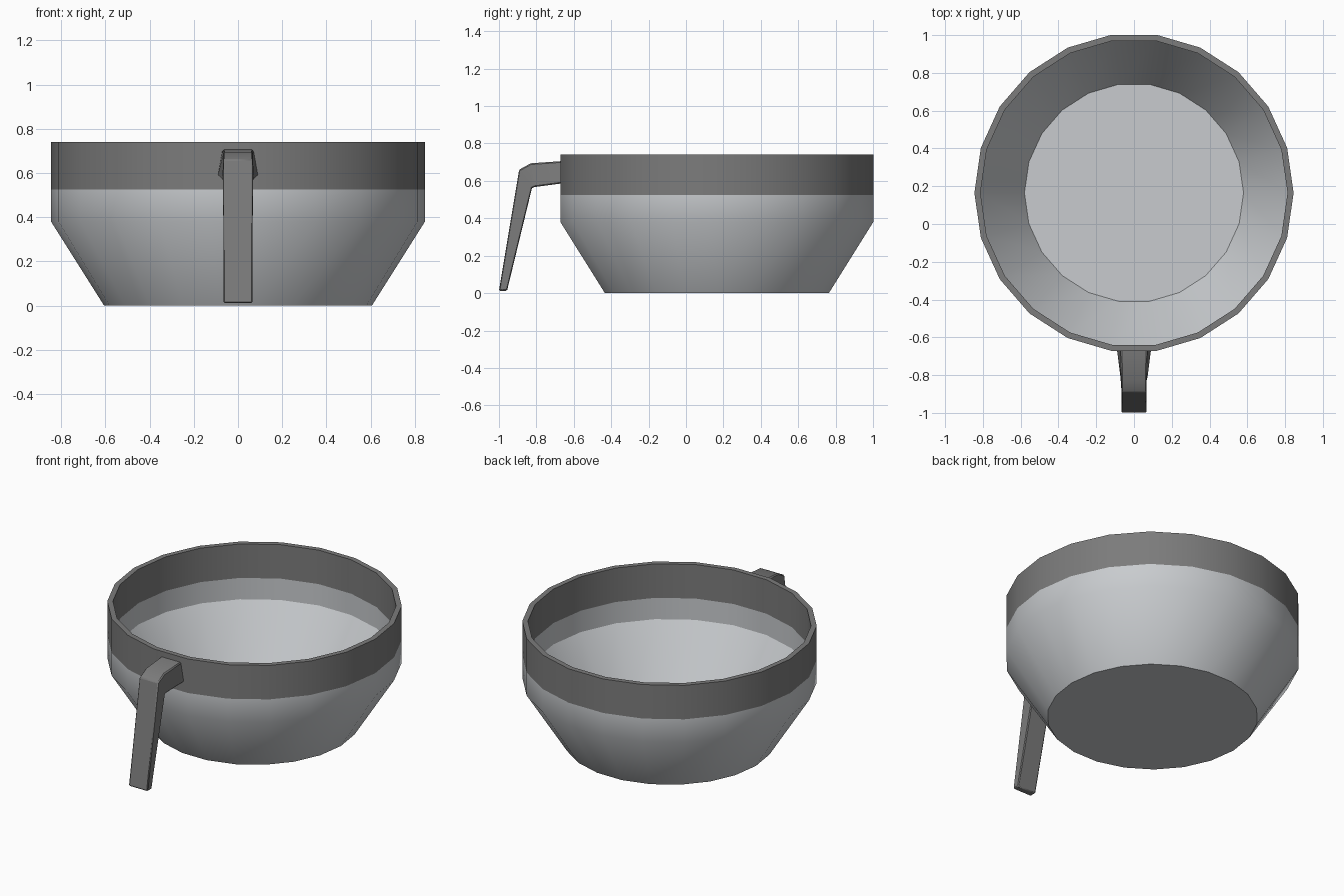
import bpy, bmesh, math
from mathutils import Vector

if "Cube" in bpy.data.objects:
    bpy.data.objects.remove(bpy.data.objects["Cube"])

SIDES = 22
CENTRE_Y = 0.165


def material(name, v):
    m = bpy.data.materials.new(name)
    m.diffuse_color = (*v, 1)
    m.use_nodes = True
    m.node_tree.nodes["Principled BSDF"].inputs["Base Color"].default_value = m.diffuse_color
    return m


def finish(bm, name, mat, angle):
    me = bpy.data.meshes.new(name)
    bm.to_mesh(me)
    bm.free()
    ob = bpy.data.objects.new(name, me)
    bpy.context.collection.objects.link(ob)
    me.materials.append(mat)
    bpy.ops.object.select_all(action='DESELECT')
    ob.select_set(True)
    bpy.context.view_layer.objects.active = ob
    bpy.ops.object.shade_smooth_by_angle(angle=math.radians(angle))
    return ob


def lathe(bm, profile):
    """Revolve (radius, z) points; returns the first and last rings."""
    rings = []
    for r, z in profile:
        rings.append([bm.verts.new((r * math.cos(2 * math.pi * j / SIDES),
                                    CENTRE_Y + r * math.sin(2 * math.pi * j / SIDES), z))
                      for j in range(SIDES)])
    for a, b in zip(rings, rings[1:]):
        for j in range(SIDES):
            k = (j + 1) % SIDES
            bm.faces.new((a[j], a[k], b[k], b[j]))
    return rings[0], rings[-1]


light = material("light_metal", (0.58, 0.60, 0.62))
dark = material("dark_plastic", (0.2, 0.2, 0.2))

# Bowl: outer skin with base, inner wall, inner slope with floor
bm = bmesh.new()
base, _ = lathe(bm, [(0.605, 0), (0.845, 0.38), (0.845, 0.525)])
bm.faces.new(base[::-1])
lathe(bm, [(0.813, 0.525), (0.813, 0.39)])
_, floor = lathe(bm, [(0.813, 0.39), (0.58, 0.03)])
bm.faces.new(floor)
finish(bm, "bowl", light, 40)

# Dark band around the rim, outside and inside
bm = bmesh.new()
lathe(bm, [(0.845, 0.525), (0.845, 0.74), (0.813, 0.74), (0.813, 0.525)])
finish(bm, "rim_band", dark, 40)

# Handle: four-cornered sections (outer y, z, half width, inner y, z, half width)
sections = [
    (-0.66, 0.706, 0.070, -0.66, 0.587, 0.092),
    (-0.83, 0.694, 0.066, -0.81, 0.567, 0.072),
    (-0.892, 0.66, 0.066, -0.824, 0.56, 0.067),
    (-1.00, 0.012, 0.066, -0.957, 0.012, 0.066),
]
bm = bmesh.new()
loops = [[bm.verts.new(p) for p in ((-w, y, z), (w, y, z), (v, b, c), (-v, b, c))]
         for y, z, w, b, c, v in sections]
for a, b in zip(loops, loops[1:]):
    for j in range(4):
        k = (j + 1) % 4
        bm.faces.new((a[j], a[k], b[k], b[j]))
bm.faces.new(loops[0][::-1])
bm.faces.new(loops[-1])
bmesh.ops.recalc_face_normals(bm, faces=bm.faces)
handle = finish(bm, "handle", dark, 25)
bevel = handle.modifiers.new("soft_edges", 'BEVEL')
bevel.width = 0.006
bevel.segments = 1
bevel.limit_method = 'ANGLE'
bevel.angle_limit = math.radians(50)
